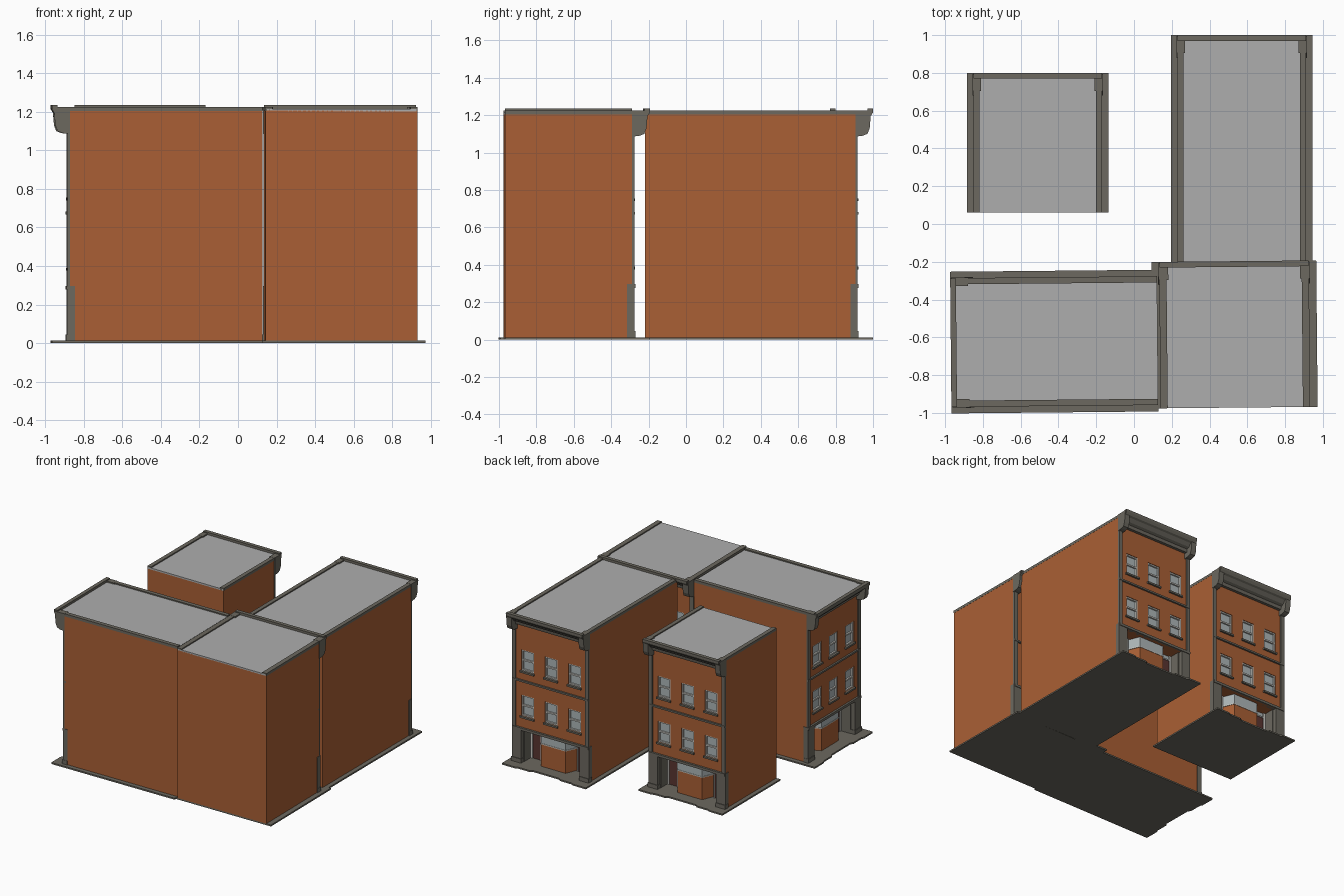
import bpy, bmesh, math
from mathutils import Matrix, Vector

if "Cube" in bpy.data.objects:
    bpy.data.objects.remove(bpy.data.objects["Cube"])


def material(name, rgb):
    m = bpy.data.materials.new(name)
    m.diffuse_color = (*rgb, 1)
    m.use_nodes = True
    m.node_tree.nodes["Principled BSDF"].inputs["Base Color"].default_value = m.diffuse_color
    return m


BRICK = material("brick", (0.40, 0.115, 0.035))
STONE = material("stone", (0.15, 0.14, 0.115))
LIGHT = material("painted_frame", (0.62, 0.61, 0.57))
GLASS = material("glass", (0.42, 0.47, 0.48))
DOOR = material("door", (0.10, 0.035, 0.03))
ROOF = material("roofing", (0.42, 0.42, 0.42))


def finish(bm, name, mat, M):
    bmesh.ops.recalc_face_normals(bm, faces=bm.faces)
    me = bpy.data.meshes.new(name)
    bm.to_mesh(me)
    bm.free()
    if mat:
        me.materials.append(mat)
    ob = bpy.data.objects.new(name, me)
    bpy.context.collection.objects.link(ob)
    ob.matrix_world = M
    return ob


def boxes(name, mat, M, items):
    # each item: x0, x1, y0, y1, z0, z1
    bm = bmesh.new()
    for x0, x1, y0, y1, z0, z1 in items:
        T = Matrix.Translation(((x0 + x1) / 2, (y0 + y1) / 2, (z0 + z1) / 2))
        S = Matrix.Diagonal((x1 - x0, y1 - y0, z1 - z0, 1))
        bmesh.ops.create_cube(bm, size=1, matrix=T @ S)
    return finish(bm, name, mat, M)


def prism(name, mat, M, outline, direction, spans):
    # outline points lie in the xy plane (direction z) or the yz plane (direction x)
    bm = bmesh.new()
    for a, b in spans:
        if direction == 'z':
            pts, step = [(p, q, a) for p, q in outline], Vector((0, 0, b - a))
        else:
            pts, step = [(a, p, q) for p, q in outline], Vector((b - a, 0, 0))
        f = bm.faces.new([bm.verts.new(p) for p in pts])
        r = bmesh.ops.extrude_face_region(bm, geom=[f])
        vs = [g for g in r["geom"] if isinstance(g, bmesh.types.BMVert)]
        bmesh.ops.translate(bm, verts=vs, vec=step)
    return finish(bm, name, mat, M)


def both(x0, x1, *rest):
    return [(x0, x1, *rest), (-x1, -x0, *rest)]


HW = 0.34                      # half width of a house
WIN = [(u, z) for z in (0.39, 0.755) for u in (-0.21, 0, 0.21)]
WW, WH = 0.055, 0.168          # window half width, height


def house(tag, x, y, angle, depth, width=0.68):
    M = (Matrix.Translation((x, y, 0)) @ Matrix.Rotation(math.radians(angle), 4, 'Z')
         @ Matrix.Diagonal((width / 0.68, 1, 1, 1)))
    n = lambda s: f"{tag}_{s}"

    # pavement slab with notches in the front edge
    half = [(0.12, -0.06), (0.14, -0.075), (0.24, -0.075), (0.26, -0.085), (0.375, -0.085), (0.375, depth)]
    outline = [(-p, q) for p, q in reversed(half)] + half
    prism(n("pavement"), STONE, M, outline, 'z', [(0, 0.012)])

    # brick walls with window and shop openings cut in
    walls = boxes(n("walls"), BRICK, M, [(-HW, HW, 0.008, depth, 0.012, 1.206)])
    cutter = boxes(n("cutter"), None, M,
                   [(u - WW, u + WW, -0.05, 0.035, z, z + WH) for u, z in WIN]
                   + [(-0.265, 0.265, -0.05, 0.13, 0.0, 0.277)])
    cutter.hide_render = True
    mod = walls.modifiers.new("openings", 'BOOLEAN')
    mod.operation, mod.object, mod.solver = 'DIFFERENCE', cutter, 'EXACT'
    bpy.context.view_layer.objects.active = walls
    bpy.ops.object.modifier_apply(modifier=mod.name)
    bpy.data.objects.remove(cutter)

    # sash windows with sills
    panes, frames, sills = [], [], []
    for u, z in WIN:
        a, b, t = u - WW, u + WW, z + WH
        panes.append((a, b, 0.026, 0.034, z, t))
        frames += [(a, a + 0.009, 0.012, 0.03, z, t), (b - 0.009, b, 0.012, 0.03, z, t),
                   (a, b, 0.013, 0.03, z, z + 0.01), (a, b, 0.013, 0.03, t - 0.01, t),
                   (a, b, 0.014, 0.03, z + WH / 2 - 0.006, z + WH / 2 + 0.006)]
        sills.append((a - 0.008, b + 0.008, -0.006, 0.03, z - 0.014, z))
    boxes(n("window_glass"), GLASS, M, panes)
    boxes(n("window_frames"), LIGHT, M, frames)
    boxes(n("window_sills"), STONE, M, sills)

    # belt courses, corner strips and shop pilasters
    boxes(n("belts"), STONE, M, [(-HW, HW, -0.006, 0.02, 0.668, 0.682),
                                 (-HW, HW, -0.008, 0.03, 0.277, 0.297)])
    boxes(n("corner_strips"), STONE, M, both(0.312, 0.342, -0.003, 0.01, 0.29, 1.1))
    boxes(n("pilasters"), STONE, M,
          both(0.262, 0.344, -0.003, 0.036, 0.012, 0.296)
          + both(0.258, 0.346, -0.008, 0.036, 0.012, 0.045)
          + both(0.255, 0.266, 0.03, 0.13, 0.012, 0.277))

    # shop bay: brick base, glass above
    bay = [(-0.15, 0.13), (-0.11, 0.035), (0.11, 0.035), (0.15, 0.13)]
    prism(n("bay_base"), BRICK, M, bay, 'z', [(0.012, 0.19)])
    prism(n("bay_sill"), LIGHT, M, [(p * 1.03, q - 0.003) for p, q in bay], 'z', [(0.19, 0.198)])
    prism(n("bay_glass"), GLASS, M, bay, 'z', [(0.198, 0.277)])

    # shop doors either side of the bay
    boxes(n("doors"), DOOR, M, both(0.167, 0.238, 0.118, 0.131, 0.012, 0.235))
    boxes(n("door_frames"), LIGHT, M,
          both(0.157, 0.167, 0.112, 0.131, 0.012, 0.277)
          + both(0.238, 0.256, 0.112, 0.131, 0.012, 0.277)
          + both(0.157, 0.256, 0.112, 0.131, 0.235, 0.245))
    boxes(n("fanlights"), GLASS, M, both(0.167, 0.238, 0.122, 0.131, 0.245, 0.277))

    # roof and side copings
    boxes(n("roof"), ROOF, M, [(-0.335, 0.335, -0.055, depth, 1.203, 1.216)])
    boxes(n("copings"), STONE, M, both(0.308, 0.341, -0.055, depth, 1.204, 1.225))

    # moulded cornice and end brackets
    cornice = [(0.01, 1.13), (-0.015, 1.13), (-0.02, 1.155), (-0.04, 1.165), (-0.06, 1.19),
               (-0.075, 1.198), (-0.085, 1.215), (-0.085, 1.235), (-0.055, 1.235),
               (-0.055, 1.204), (0.01, 1.204)]
    prism(n("cornice"), STONE, M, cornice, 'x', [(-HW, HW)])
    bracket = [(0.01, 1.085), (-0.03, 1.09), (-0.055, 1.10), (-0.067, 1.13),
               (-0.073, 1.2), (-0.08, 1.226), (0.01, 1.226)]
    prism(n("end_brackets"), STONE, M, bracket, 'x', [(-0.345, -0.3), (0.3, 0.345)])


house("back_left_house", -0.51, 0.715, 180, 0.655)
house("back_right_house", 0.57, 0.915, 180, 1.135)
house("front_left_house", -0.885, -0.627, -89.45, 1.01)
house("front_right_house", 0.53, -0.282, 180.55, 0.69, 0.79)
